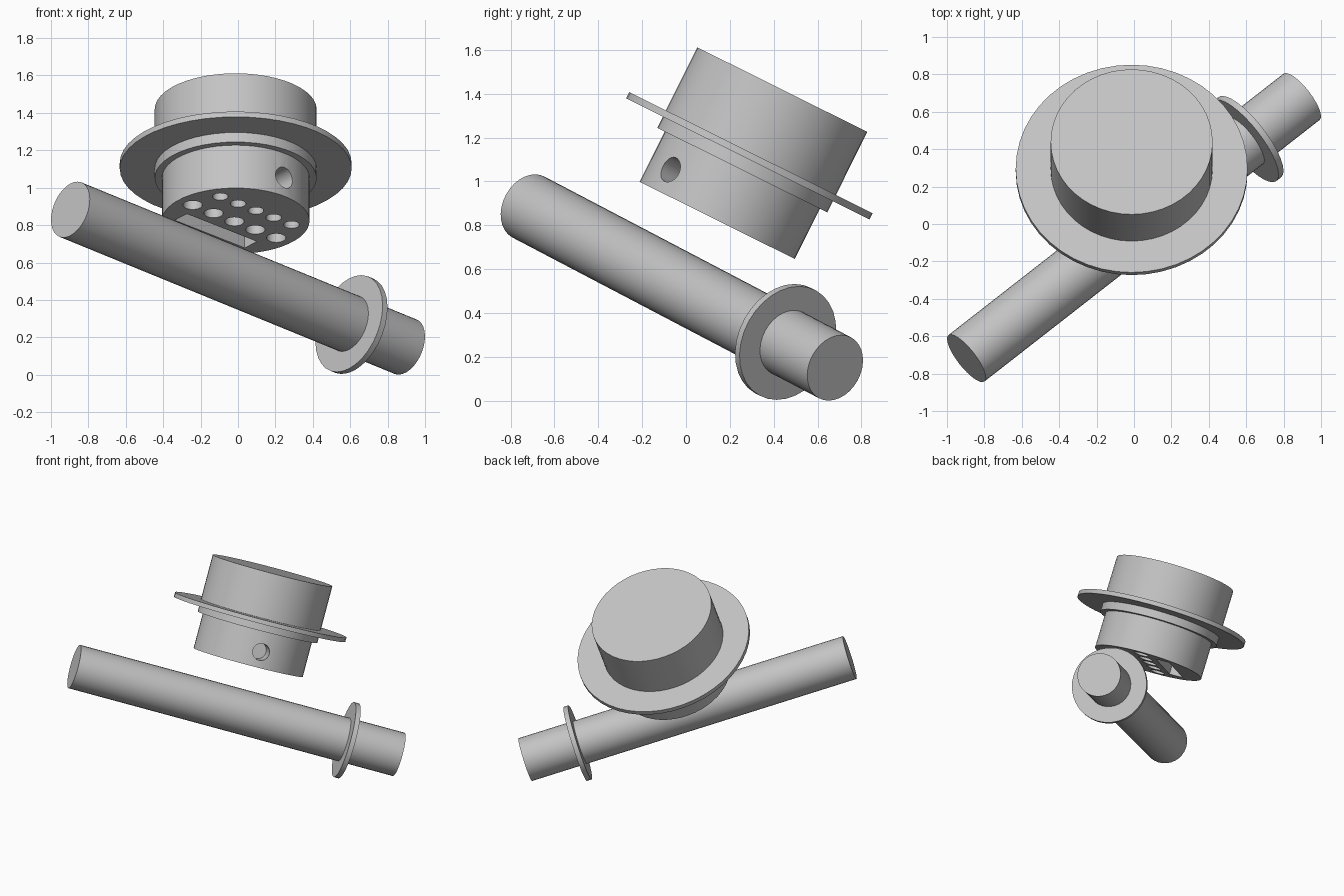
import bpy, bmesh, math
from mathutils import Matrix, Vector

old = bpy.data.objects.get("Cube")
if old:
    bpy.data.objects.remove(old, do_unlink=True)

grey = bpy.data.materials.new("plain grey")
grey.use_nodes = True
colour = (0.55, 0.55, 0.55, 1)
grey.diffuse_color = colour
grey.node_tree.nodes["Principled BSDF"].inputs["Base Color"].default_value = colour


def make_object(name, bm, matrix):
    bmesh.ops.recalc_face_normals(bm, faces=bm.faces)
    mesh = bpy.data.meshes.new(name)
    bm.to_mesh(mesh)
    bm.free()
    mesh.materials.append(grey)
    obj = bpy.data.objects.new(name, mesh)
    bpy.context.collection.objects.link(obj)
    obj.matrix_world = matrix
    return obj


def lathe(name, profile, matrix, sides):
    """Closed solid of revolution from (radius, height) steps."""
    bm = bmesh.new()
    rings = []
    for r, z in profile:
        rings.append([bm.verts.new((r * math.cos(a), r * math.sin(a), z))
                      for a in (math.tau * i / sides for i in range(sides))])
    for low, high in zip(rings, rings[1:]):
        for i in range(sides):
            j = (i + 1) % sides
            bm.faces.new((low[i], low[j], high[j], high[i]))
    bm.faces.new(rings[0][::-1])
    bm.faces.new(rings[-1])
    return make_object(name, bm, matrix)


def smooth(obj):
    bpy.ops.object.select_all(action='DESELECT')
    obj.select_set(True)
    bpy.context.view_layer.objects.active = obj
    bpy.ops.object.shade_smooth_by_angle(angle=math.radians(30))


# Tilted stepped head: neck, ring, wide flange, drum
head_matrix = Matrix.Translation((-0.0125, 0.1425, 0.8225)) @ Matrix.Rotation(math.radians(-26.45), 4, 'X')
head = lathe("head", [(0.395, 0), (0.395, 0.256), (0.433, 0.256), (0.433, 0.313),
                      (0.62, 0.313), (0.62, 0.345), (0.433, 0.345), (0.433, 0.666)],
             head_matrix, 48)

# Cutter: two rows of holes, a slot and one side hole
DEPTH = 0.15
bm = bmesh.new()


def round_cut(radius, matrix):
    bmesh.ops.create_cone(bm, cap_ends=True, segments=24, radius1=radius, radius2=radius,
                          depth=2 * DEPTH, matrix=matrix)


for y, step, radius in ((-0.163, 0.127, 0.042), (0.01, 0.149, 0.052)):
    for i in range(-2, 3):
        round_cut(radius, Matrix.Translation((i * step, y, 0)))
round_cut(0.06, Matrix.Translation((0, -0.395, 0.112)) @ Matrix.Rotation(math.pi / 2, 4, 'X'))
bmesh.ops.create_cube(bm, size=1, matrix=Matrix.Translation((0, 0.16, 0))
                      @ Matrix.Diagonal((0.5, 0.1, 2 * DEPTH, 1)))
cutter = make_object("hole_cutter", bm, head_matrix @ Matrix.Rotation(math.radians(41.5), 4, 'Z'))
cutter.hide_render = True

cut = head.modifiers.new("holes", 'BOOLEAN')
cut.operation = 'DIFFERENCE'
cut.solver = 'EXACT'
cut.object = cutter
bpy.context.view_layer.update()
bpy.context.view_layer.objects.active = head
head.select_set(True)
bpy.ops.object.modifier_apply(modifier=cut.name)
bpy.data.objects.remove(cutter, do_unlink=True)

# Sloping bar with a collar near its low end
start = Vector((-0.896, -0.718, 0.883))
end = Vector((0.896, 0.68, 0.15))
axis = end - start
bar_matrix = Matrix.Translation(start) @ axis.to_track_quat('Z', 'Y').to_matrix().to_4x4()
bar = lathe("bar", [(0.157, 0), (0.157, 1.985), (0.272, 1.985), (0.272, 2.02),
                    (0.157, 2.02), (0.157, axis.length)], bar_matrix, 32)

for part in (head, bar):
    smooth(part)
